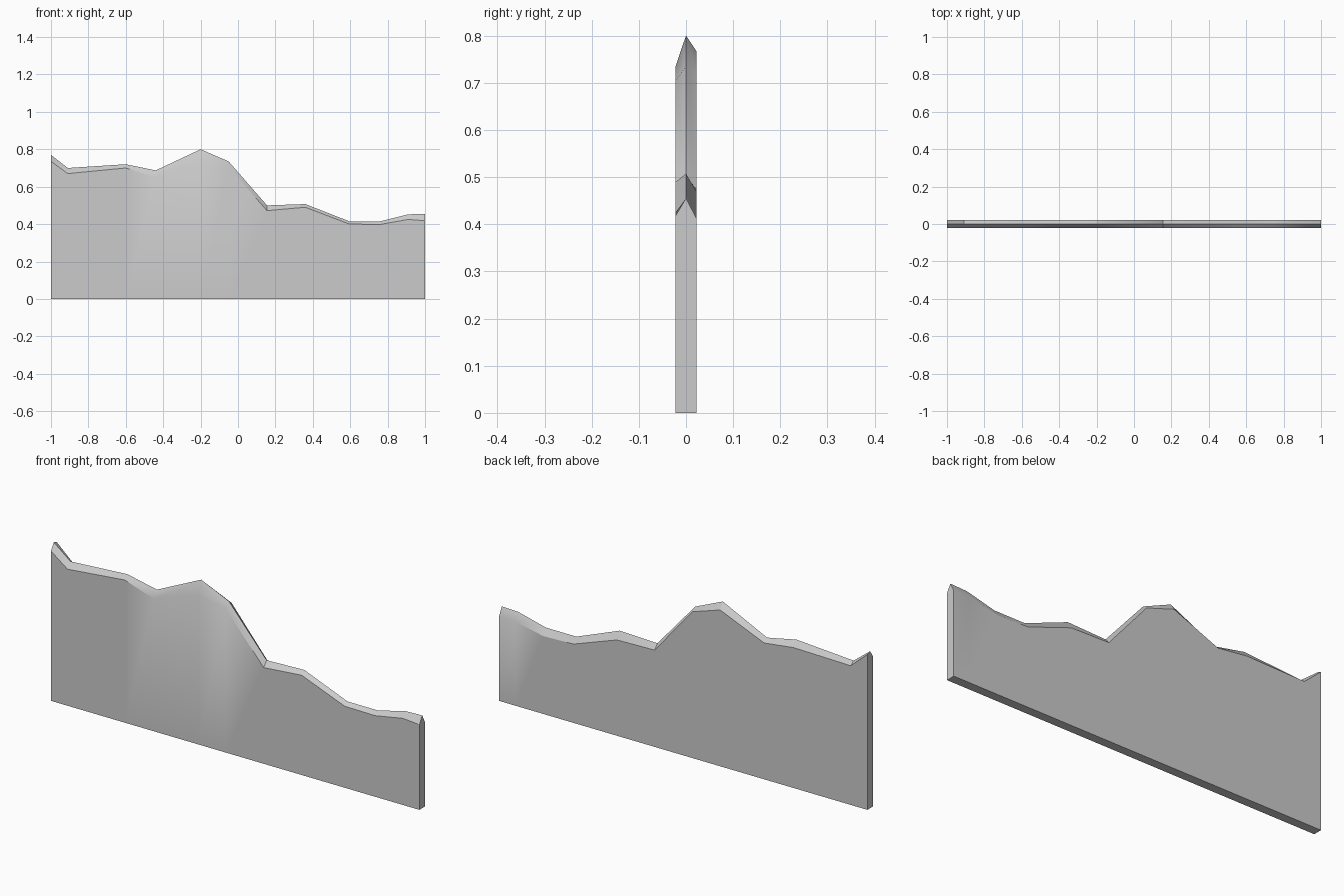
import bpy, bmesh, math

if "Cube" in bpy.data.objects:
    bpy.data.objects.remove(bpy.data.objects["Cube"])

T = 0.022  # half thickness
# broken top edge: x, front height, ridge height, back height
profile = [
    (-1.0, .735, .77, .763), (-.91, .67, .70, .683), (-.6, .70, .72, .689),
    (-.44, .65, .687, .669), (-.2, .735, .80, .767), (-.05, .705, .735, .718),
    (.155, .472, .50, .475), (.36, .49, .507, .47), (.595, .40, .415, .387),
    (.76, .398, .415, .382), (.91, .425, .452, .413), (1.0, .418, .455, .413),
]

bm = bmesh.new()
# one five-sided cross-section per station along the wall
rings = []
for x, f, r, b in profile:
    pts = [(-T, 0), (-T, f), (0, r), (T, b), (T, 0)]
    rings.append([bm.verts.new((x, y, z)) for y, z in pts])

# skin between the sections, then the two ends
for a, b in zip(rings, rings[1:]):
    for i in range(5):
        j = (i + 1) % 5
        bm.faces.new((a[i], a[j], b[j], b[i]))
bm.faces.new(rings[0])
bm.faces.new(rings[-1])
bmesh.ops.recalc_face_normals(bm, faces=bm.faces)

mesh = bpy.data.meshes.new("broken_wall")
bm.to_mesh(mesh)
bm.free()
wall = bpy.data.objects.new("broken_wall", mesh)
bpy.context.collection.objects.link(wall)

# soft shading along the broken edge, sharp corners kept
bpy.context.view_layer.objects.active = wall
wall.select_set(True)
bpy.ops.object.shade_smooth_by_angle(angle=math.radians(30))
